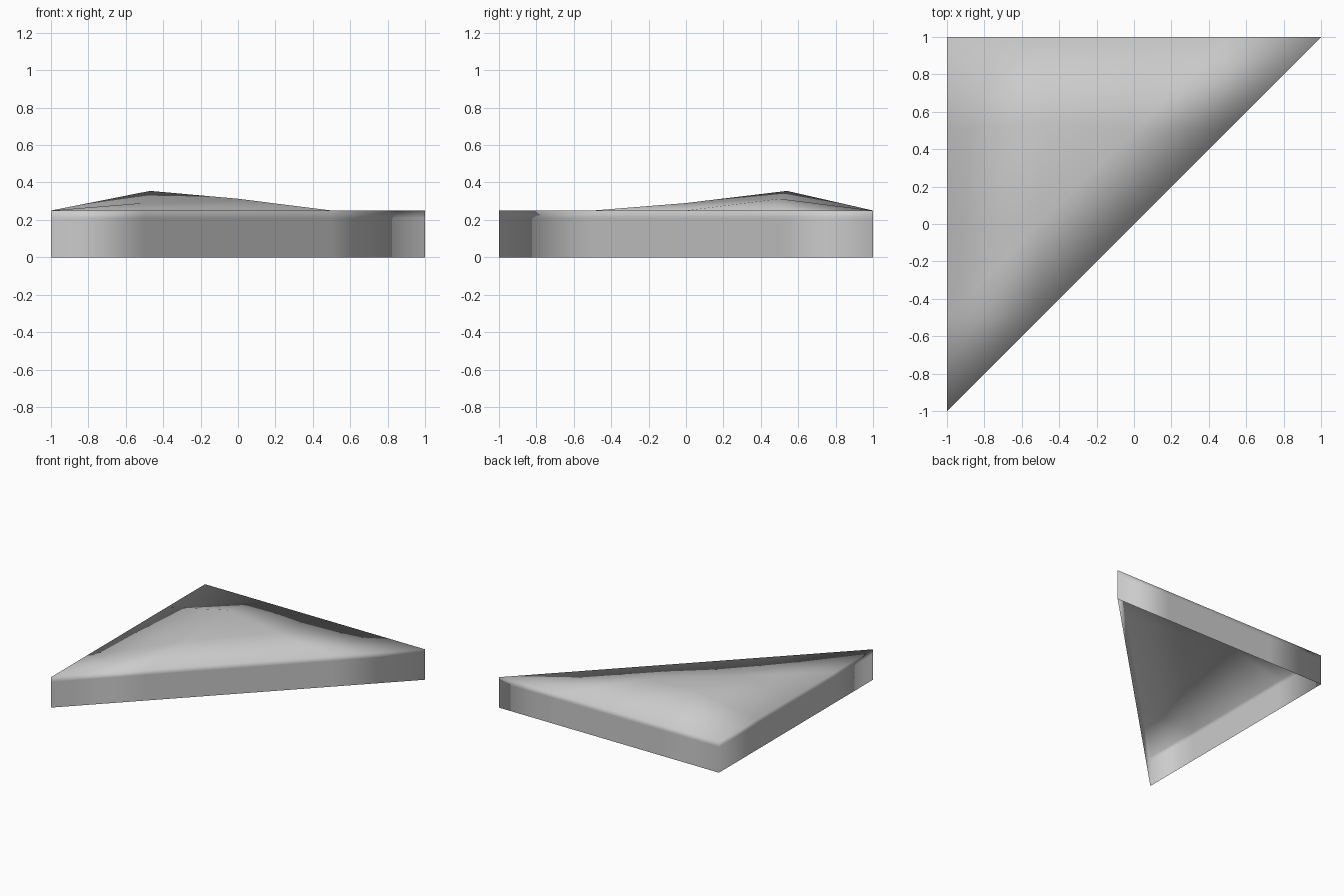
import bpy, bmesh

if "Cube" in bpy.data.objects:
    bpy.data.objects.remove(bpy.data.objects["Cube"])

RIM = 0.25
N = 4  # segments per side of the triangular panel
# interior points pushed up: (column, row) -> position
raised = {(1, 3): (-0.47, 0.54, 0.355),
          (2, 3): (0.0, 0.5, 0.313),
          (1, 2): (-0.51, 0.0, 0.29)}

bm = bmesh.new()

# triangular grid for the domed top
grid = {}
for j in range(N + 1):
    for i in range(j + 1):
        co = raised.get((i, j), (-1 + 2 * i / N, -1 + 2 * j / N, RIM))
        grid[i, j] = bm.verts.new(co)
for j in range(N):
    for i in range(j + 1):
        bm.faces.new((grid[i, j], grid[i + 1, j + 1], grid[i, j + 1]))
        if i < j:
            bm.faces.new((grid[i, j], grid[i + 1, j], grid[i + 1, j + 1]))

# thin skirt walls, open underneath, with a support loop near the rim
for z in (0.21, 0.0):
    if z > 0:
        edges = [e for e in bm.edges if e.is_boundary]
    else:
        edges = [e for e in bm.edges if e.is_boundary
                 and all(abs(v.co.z - 0.21) < 1e-4 for v in e.verts)]
    ret = bmesh.ops.extrude_edge_only(bm, edges=edges)
    for v in ret["geom"]:
        if isinstance(v, bmesh.types.BMVert):
            v.co.z = z

bmesh.ops.recalc_face_normals(bm, faces=bm.faces[:])
if sum(f.normal.z for f in bm.faces) < 0:
    bmesh.ops.reverse_faces(bm, faces=bm.faces[:])
for f in bm.faces:
    f.smooth = True

mesh = bpy.data.meshes.new("triangular_cover")
bm.to_mesh(mesh)
bm.free()
bpy.context.collection.objects.link(bpy.data.objects.new("triangular_cover", mesh))
